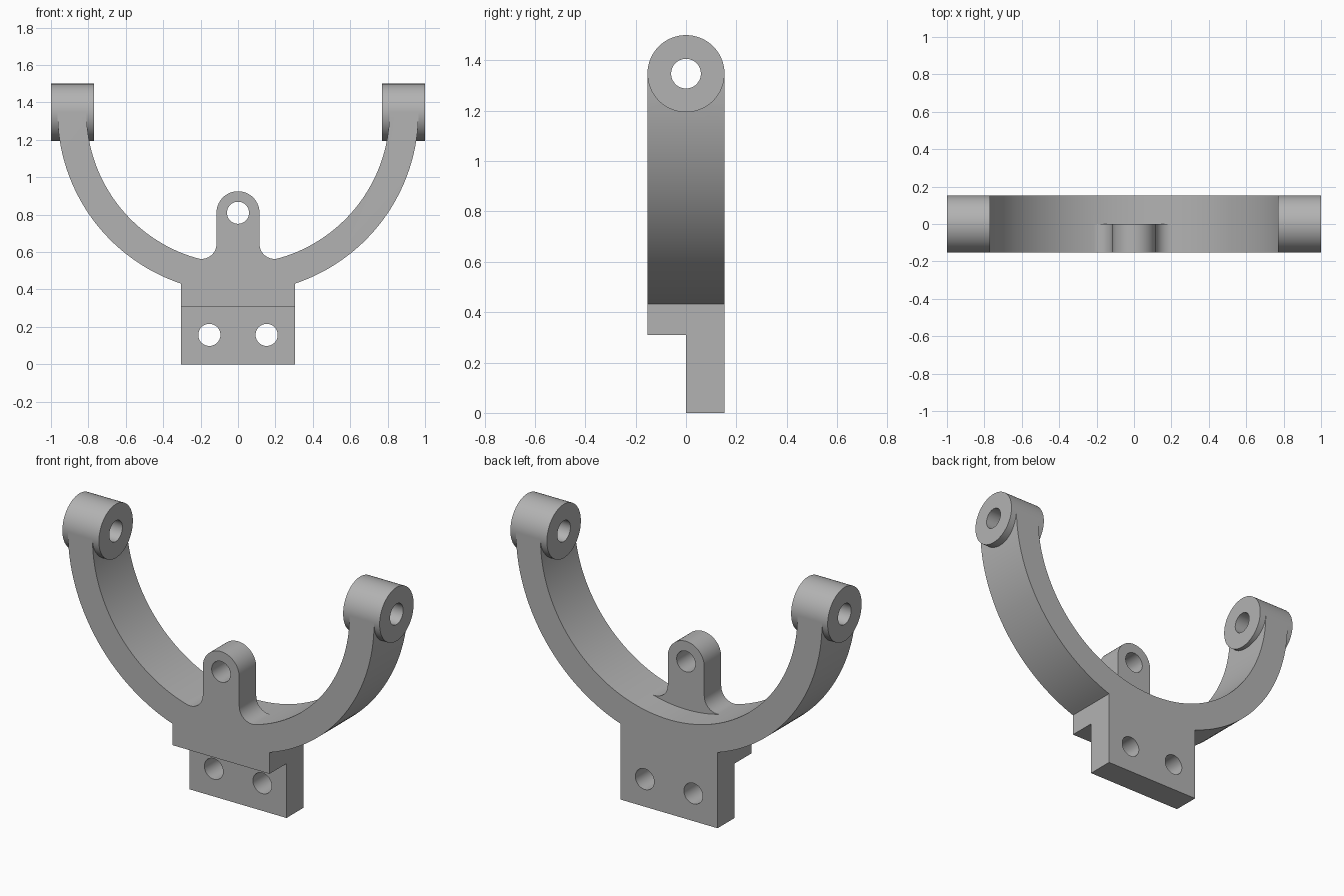
import bpy, bmesh, math
from mathutils import Matrix

cube = bpy.data.objects.get("Cube")
if cube:
    bpy.data.objects.remove(cube, do_unlink=True)

grey = bpy.data.materials.new("plain grey")
grey.use_nodes = True
grey.diffuse_color = (0.45, 0.45, 0.45, 1)
grey.node_tree.nodes["Principled BSDF"].inputs["Base Color"].default_value = (0.45, 0.45, 0.45, 1)

HALF = 0.153                 # half depth of the bracket, also the boss radius
AXIS = 1.347                 # height of the arc centre and boss holes
OUTER, INNER = 0.965, 0.81   # arc radii
BLOCK = 0.306                # half width of the mounting block
HOLE = 0.059


def arc(cx, cz, r, start, end, n):
    """Points on a circular arc, angles in radians."""
    angles = [start + (end - start) * i / n for i in range(n + 1)]
    return [(cx + r * math.cos(a), cz + r * math.sin(a)) for a in angles]


def mirrored(half):
    """Close a right-hand half outline with its left-hand copy."""
    return half + [(-x, z) for x, z in reversed(half) if abs(x) > 1e-5]


def finish(name, bm):
    bmesh.ops.recalc_face_normals(bm, faces=bm.faces)
    mesh = bpy.data.meshes.new(name)
    bm.to_mesh(mesh)
    bm.free()
    mesh.materials.append(grey)
    obj = bpy.data.objects.new(name, mesh)
    bpy.context.collection.objects.link(obj)
    return obj


def extrude(name, outline, y0, y1):
    """Solid from an x-z outline between two depths."""
    bm = bmesh.new()
    face = bm.faces.new([bm.verts.new((x, y0, z)) for x, z in outline])
    side = bmesh.ops.extrude_face_region(bm, geom=[face])["geom"]
    verts = [v for v in side if isinstance(v, bmesh.types.BMVert)]
    bmesh.ops.translate(bm, verts=verts, vec=(0, y1 - y0, 0))
    return finish(name, bm)


def cylinder(name, centre, radius, length, axis, sides=64):
    bm = bmesh.new()
    turn = Matrix.Rotation(math.pi / 2, 4, "Y" if axis == "X" else "X")
    bmesh.ops.create_cone(bm, cap_ends=True, segments=sides, radius1=radius, radius2=radius,
                          depth=length, matrix=Matrix.Translation(centre) @ turn)
    return finish(name, bm)


def combine(target, other, operation):
    """Apply a boolean and remove the helper."""
    bpy.context.view_layer.objects.active = target
    mod = target.modifiers.new(operation, "BOOLEAN")
    mod.operation, mod.object, mod.solver = operation, other, "EXACT"
    bpy.ops.object.modifier_apply(modifier=mod.name)
    bpy.data.objects.remove(other, do_unlink=True)


# Curved arms with the mounting block below
corner = -math.acos(BLOCK / OUTER)
outside = arc(0, AXIS, OUTER, 0, corner, 40) + [(BLOCK, 0)]
inside = arc(0, AXIS, INNER, -math.pi, 0, 96)
bracket = extrude("bracket", mirrored(outside) + inside, -HALF, HALF)

# Step cut into the front of the block
step = [(-0.4, -0.1), (0.4, -0.1), (0.4, 0.31), (-0.4, 0.31)]
combine(bracket, extrude("step_cutter", step, -0.3, 0), "DIFFERENCE")

# Half-depth centre lug, round on top and filleted into the arc
lug_r, lug_z, fillet = 0.115, 0.81, 0.08
fx = lug_r + fillet
fz = AXIS - math.sqrt((INNER - fillet) ** 2 - fx ** 2)
tangent = math.atan2(fz - AXIS, fx) + 2 * math.pi
half = arc(0, lug_z, lug_r, math.pi / 2, 0, 20)
half += arc(fx, fz, fillet, math.pi, tangent, 16) + [(0.2, 0.5)]
combine(bracket, extrude("lug", mirrored(half), -HALF, 0), "UNION")

# Bosses at the arm ends
for s in (-1, 1):
    combine(bracket, cylinder("boss", (s * 0.885, 0, AXIS), HALF, 0.23, "X", 96), "UNION")

# Through holes
for s in (-1, 1):
    combine(bracket, cylinder("boss_hole", (s * 0.885, 0, AXIS), HOLE, 0.6, "X"), "DIFFERENCE")
    combine(bracket, cylinder("block_hole", (s * HALF, 0, 0.157), HOLE, 1, "Y"), "DIFFERENCE")
combine(bracket, cylinder("lug_hole", (0, 0, lug_z), HOLE, 1, "Y"), "DIFFERENCE")

# Smooth curved walls, crisp edges
bpy.ops.object.select_all(action="DESELECT")
bracket.select_set(True)
bpy.context.view_layer.objects.active = bracket
bpy.ops.object.shade_smooth_by_angle(angle=math.radians(25))
